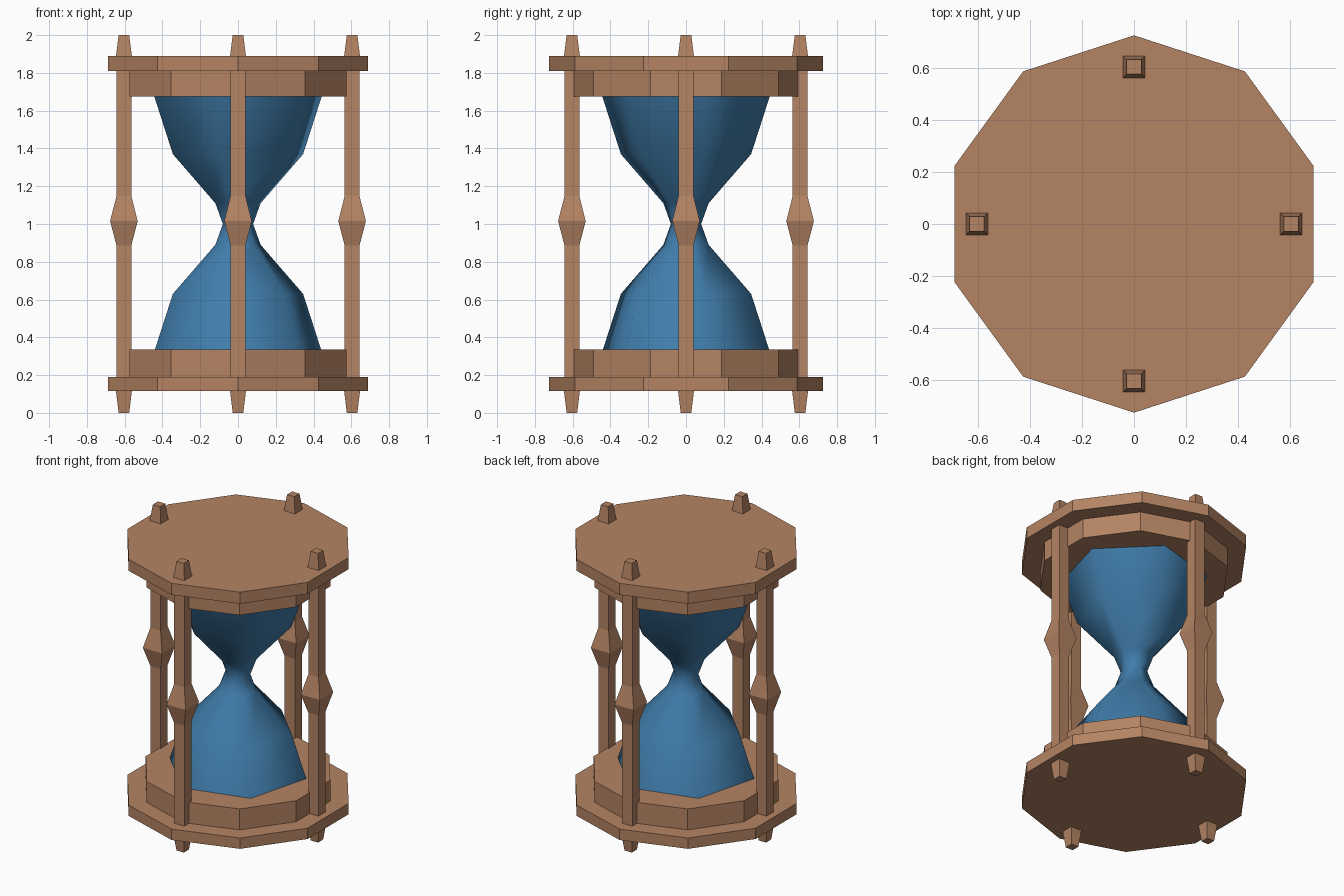
import bpy, bmesh, math

if "Cube" in bpy.data.objects:
    bpy.data.objects.remove(bpy.data.objects["Cube"])


def material(name, color):
    m = bpy.data.materials.new(name)
    m.diffuse_color = (*color, 1)
    m.use_nodes = True
    m.node_tree.nodes["Principled BSDF"].inputs["Base Color"].default_value = m.diffuse_color
    return m


WOOD = material("brown wood", (0.456, 0.227, 0.125))
GLASS = material("blue glass", (0.051, 0.202, 0.402))


def lathe(name, profile, sides, turn, mat, loc=(0, 0), smooth=False):
    """Turn a (radius, z) profile round the z axis; turn = angle of first corner in degrees."""
    bm = bmesh.new()
    rings = []
    for r, z in profile:
        angles = [math.radians(turn) + math.tau * i / sides for i in range(sides)]
        rings.append([bm.verts.new((r * math.cos(a), r * math.sin(a), z)) for a in angles])
    for low, high in zip(rings, rings[1:]):
        for i in range(sides):
            j = (i + 1) % sides
            bm.faces.new((low[i], low[j], high[j], high[i]))
    bm.faces.new(rings[0][::-1])
    bm.faces.new(rings[-1])
    me = bpy.data.meshes.new(name)
    bm.to_mesh(me)
    bm.free()
    me.materials.append(mat)
    ob = bpy.data.objects.new(name, me)
    ob.location = (*loc, 0)
    bpy.context.collection.objects.link(ob)
    if smooth:
        bpy.ops.object.select_all(action='DESELECT')
        ob.select_set(True)
        bpy.context.view_layer.objects.active = ob
        bpy.ops.object.shade_smooth_by_angle(angle=math.radians(65))
    return ob


# End plates and stepped collars, ten-sided with a corner facing front
for name, r, z0, z1 in (("bottom_plate", 0.725, 0.115, 0.19), ("bottom_collar", 0.605, 0.19, 0.335),
                        ("top_collar", 0.605, 1.675, 1.81), ("top_plate", 0.725, 1.81, 1.89)):
    lathe(name, [(r, z0), (r, z1)], 10, 90, WOOD)

# Square posts with a diamond swelling and tapered feet and finials
half_widths = [(0.028, 0), (0.042, 0.115), (0.039, 0.15), (0.039, 0.885), (0.073, 1.015),
               (0.039, 1.15), (0.039, 1.85), (0.042, 1.89), (0.028, 2.0)]
post = [(w * math.sqrt(2), z) for w, z in half_widths]
for name, x, y in (("right", 1, 0), ("back", 0, 1), ("left", -1, 0), ("front", 0, -1)):
    lathe(name + "_post", post, 4, 45, WOOD, (x * 0.604, y * 0.604))

# Six-sided smooth glass, mirrored about the waist at z = 1
upper = [(0.124, 0.11), (0.357, 0.37), (0.459, 0.676)]
glass = [(r, 1 - d) for r, d in reversed(upper)] + [(0.083, 1)] + [(r, 1 + d) for r, d in upper]
lathe("hourglass_bulbs", glass, 6, 15, GLASS, smooth=True)
